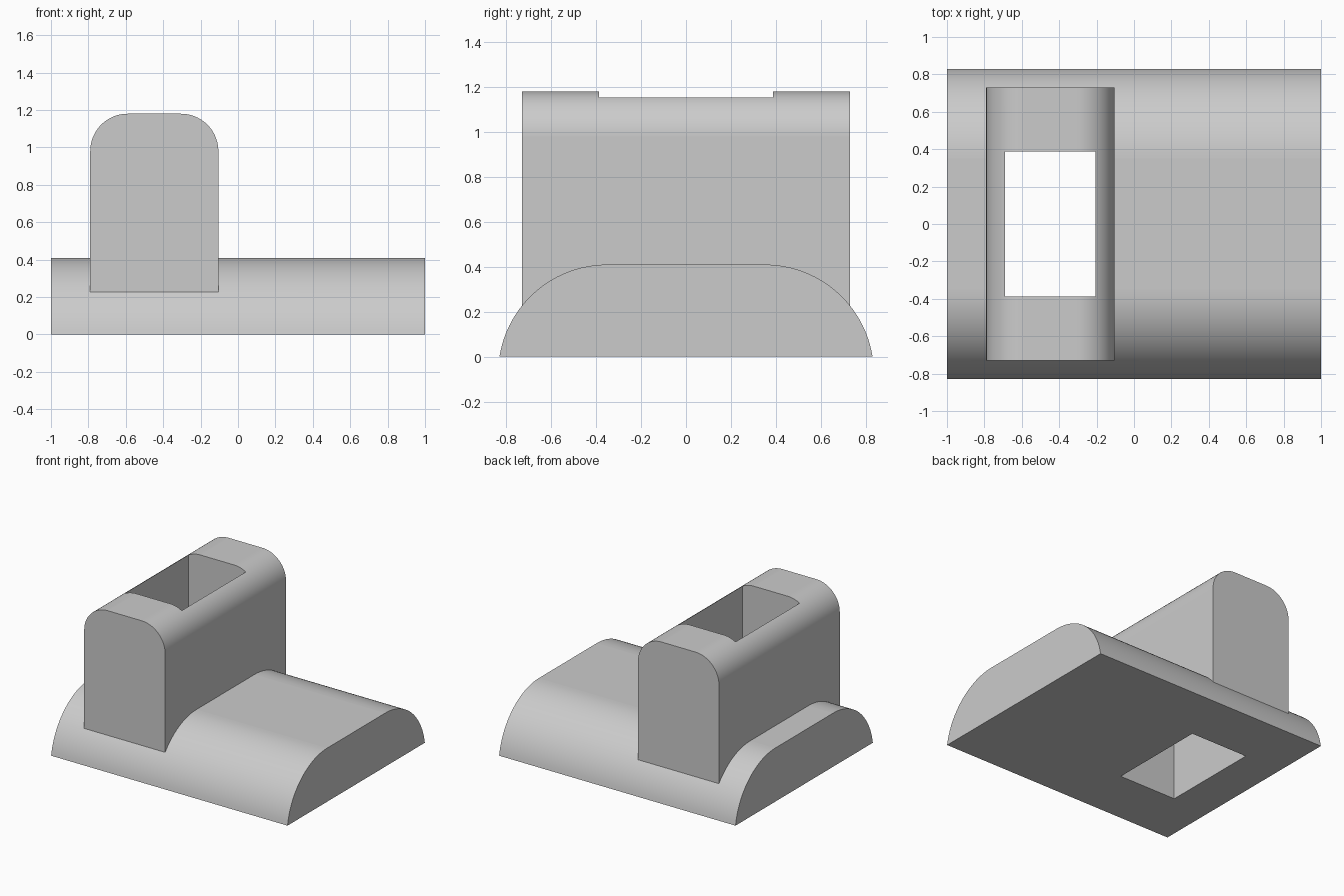
import bpy, bmesh, math
from mathutils import Vector

if "Cube" in bpy.data.objects:
    bpy.data.objects.remove(bpy.data.objects["Cube"])


def arc(cx, cy, r, a0, a1, n=24):
    """Points along an arc, angles in degrees."""
    return [(cx + r * math.cos(math.radians(a0 + (a1 - a0) * i / n)),
             cy + r * math.sin(math.radians(a0 + (a1 - a0) * i / n))) for i in range(n + 1)]


def prism(name, profile, to_3d, direction, curved=0.0):
    """Extrude a closed profile; side faces narrower than `curved` are smooth."""
    bm = bmesh.new()
    cap = bm.faces.new([bm.verts.new(to_3d(u, v)) for u, v in profile])
    ext = bmesh.ops.extrude_face_region(bm, geom=[cap], use_keep_orig=True)
    verts = [g for g in ext["geom"] if isinstance(g, bmesh.types.BMVert)]
    bmesh.ops.translate(bm, verts=verts, vec=direction)
    bmesh.ops.recalc_face_normals(bm, faces=bm.faces)
    for f in bm.faces:
        f.smooth = len(f.verts) == 4 and min(e.calc_length() for e in f.edges) < curved
    mesh = bpy.data.meshes.new(name)
    bm.to_mesh(mesh)
    bm.free()
    obj = bpy.data.objects.new(name, mesh)
    bpy.context.collection.objects.link(obj)
    return obj


def combine(target, other, operation):
    """Apply a boolean and remove the helper object."""
    mod = target.modifiers.new(operation.lower(), "BOOLEAN")
    mod.operation, mod.object, mod.solver = operation, other, "EXACT"
    bpy.context.view_layer.objects.active = target
    bpy.ops.object.modifier_apply(modifier=mod.name)
    bpy.data.objects.remove(other)


# Base: flat top with large rounded shoulders, running along x
H, FLAT, HALF = 0.41, 0.35, 0.83
w = HALF - FLAT
R = (w * w + H * H) / (2 * H)
start = math.degrees(math.asin((R - H) / R))
right = arc(FLAT, H - R, R, start, 90)
left = [(-y, z) for y, z in reversed(right)]
base = prism("slotted_base_and_tower", right + left,
             lambda y, z: (-1, y, z), Vector((2, 0, 0)), 0.06)

# Tower: upright block with two rounded top edges, running along y
X0, X1, TOP, r = -0.79, -0.105, 1.18, 0.2
outline = ([(X0, 0.1), (X1, 0.1)] + arc(X1 - r, TOP - r, r, 0, 90)
           + arc(X0 + r, TOP - r, r, 90, 180))
tower = prism("tower", outline, lambda x, z: (x, -0.73, z), Vector((0, 1.46, 0)), 0.06)
combine(base, tower, "UNION")

# Rectangular slot right through tower and base
slot = prism("slot_cutter", [(-0.69, -0.387), (-0.205, -0.387), (-0.205, 0.387), (-0.69, 0.387)],
             lambda x, y: (x, y, -0.5), Vector((0, 0, 2.5)))
combine(base, slot, "DIFFERENCE")
